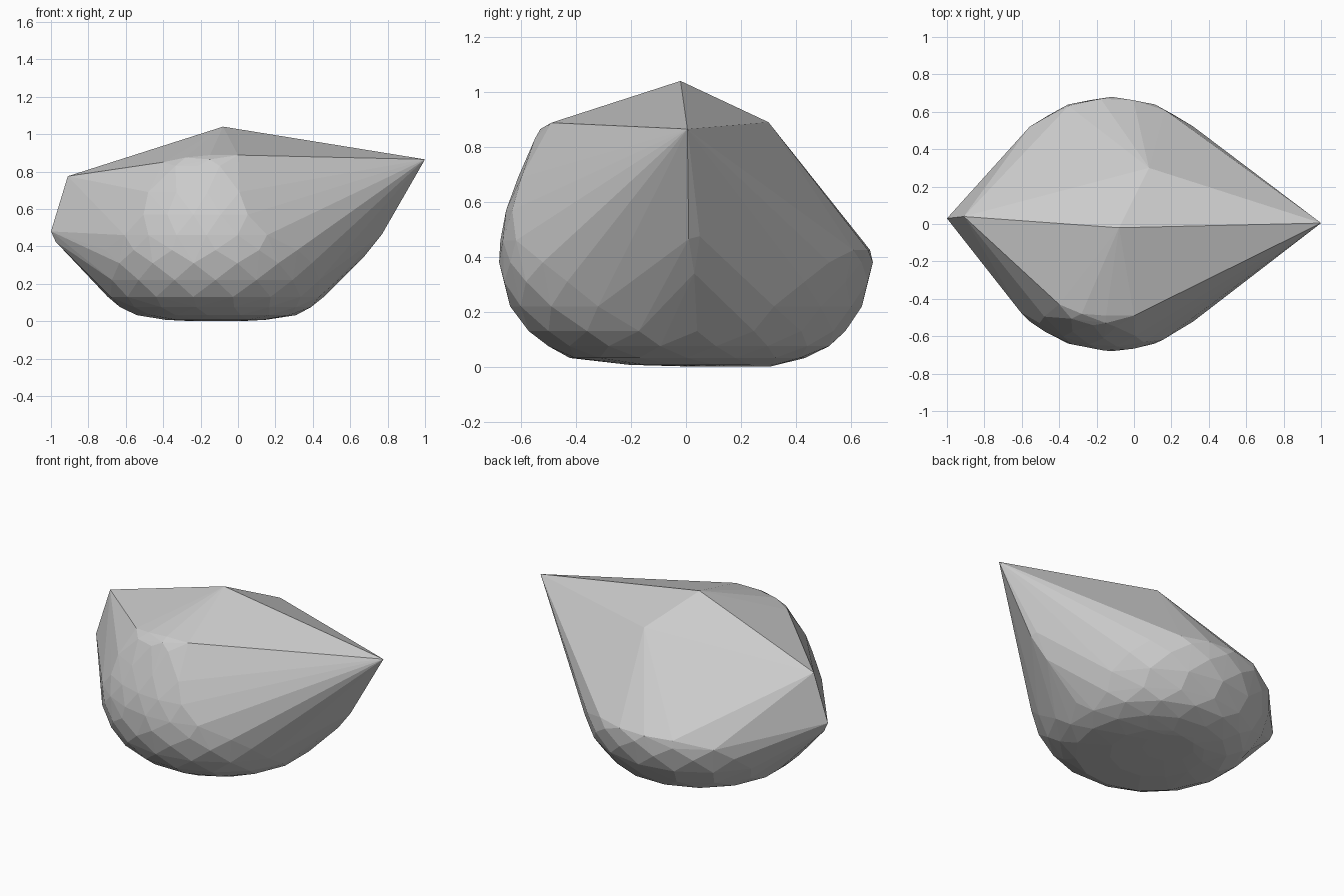
import bpy, bmesh, math

if "Cube" in bpy.data.objects:
    bpy.data.objects.remove(bpy.data.objects["Cube"])

CX = -0.12  # axis of the rounded belly
points = []

def ring(z, r, start, end, n, cy=0.0):
    """Arc of points around the belly axis, angles in degrees."""
    for i in range(n):
        a = math.radians(start + (end - start) * i / n)
        points.append((CX + r * math.cos(a), cy + r * math.sin(a), z))

# Rounded lower belly: (height, radius, sides, twist, y offset)
for z, r, n, twist, cy in [(0.001, 0.15, 9, 0, 0.16), (0.007, 0.27, 12, 10, 0.06),
                           (0.032, 0.43, 15, 0, 0.005), (0.075, 0.52, 16, 11, 0.01),
                           (0.13, 0.58, 17, 4, 0), (0.22, 0.64, 18, 10, 0),
                           (0.31, 0.672, 18, 0, 0), (0.38, 0.68, 18, 10, 0)]:
    ring(z, r, twist, twist + 360, n, cy)

# Back shoulder, just below the long sloping roof
ring(0.425, 0.672, 65, 125, 4)

# Bulging front face, narrowing toward the top
for z, r, half, n in [(0.46, 0.677, 42, 6), (0.57, 0.655, 32, 5),
                      (0.69, 0.612, 32, 4), (0.83, 0.55, 19, 3)]:
    ring(z, r, -94 - half, -94 + half, n)
points += [(-0.40, -0.43, 0.85), (-0.28, -0.48, 0.875),
           (-0.15, -0.49, 0.888), (0.0, -0.49, 0.888), (-0.15, -0.53, 0.865)]

# Pointed right end, roof peak, back roof corner and left end
points += [(1.0, 0.005, 0.865), (0.77, 0.01, 0.465), (0.76, 0.05, 0.475),
           (0.67, 0.03, 0.34),
           (-0.08, -0.02, 1.04), (0.08, 0.30, 0.89),
           (-0.91, 0.04, 0.775), (-1.0, 0.03, 0.48), (-0.975, 0.03, 0.425)]

# Wrap everything in a convex faceted skin
bm = bmesh.new()
for p in points:
    bm.verts.new((p[0], p[1], max(0.0, p[2])))
bmesh.ops.convex_hull(bm, input=bm.verts[:])
bmesh.ops.delete(bm, geom=[v for v in bm.verts if not v.link_faces], context='VERTS')
bmesh.ops.recalc_face_normals(bm, faces=bm.faces[:])
mesh = bpy.data.meshes.new("faceted_rock")
bm.to_mesh(mesh)
bm.free()
rock = bpy.data.objects.new("faceted_rock", mesh)
bpy.context.collection.objects.link(rock)
